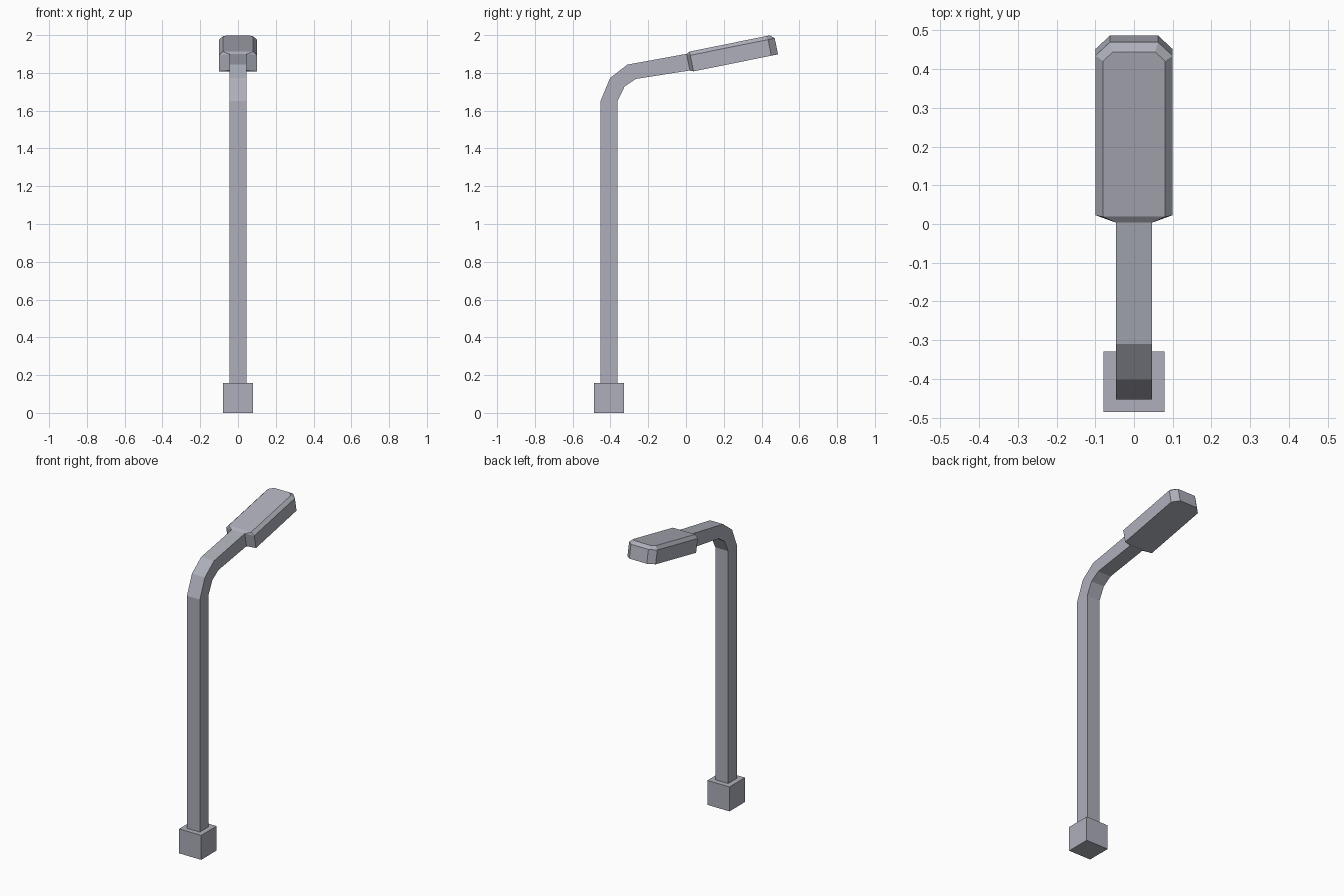
import bpy, bmesh, math
from mathutils import Matrix

if "Cube" in bpy.data.objects:
    bpy.data.objects.remove(bpy.data.objects["Cube"])

# Blue-grey metal shared by every part
metal = bpy.data.materials.new("blue_grey_metal")
metal.diffuse_color = (0.42, 0.43, 0.49, 1)
metal.use_nodes = True
metal.node_tree.nodes["Principled BSDF"].inputs["Base Color"].default_value = metal.diffuse_color


def finish(bm, name):
    bmesh.ops.recalc_face_normals(bm, faces=bm.faces[:])
    mesh = bpy.data.meshes.new(name)
    bm.to_mesh(mesh)
    bm.free()
    mesh.materials.append(metal)
    obj = bpy.data.objects.new(name, mesh)
    bpy.context.collection.objects.link(obj)
    return obj


# Square foot block
bm = bmesh.new()
bmesh.ops.create_cube(bm, size=0.157, matrix=Matrix.Translation((0, -0.4075, 0.0785)))
finish(bm, "base_block")

# Pole and bent arm: pairs of (outer, inner) side-profile points, joined as square rings
half = 0.046
stations = [((-0.453, 0.157), (-0.363, 0.157)),
            ((-0.453, 1.65), (-0.363, 1.65)),
            ((-0.402, 1.773), (-0.325, 1.728)),
            ((-0.31, 1.844), (-0.265, 1.768)),
            ((0.004, 1.901), (0.021, 1.813))]
bm = bmesh.new()
rings = []
for (oy, oz), (iy, iz) in stations:
    rings.append([bm.verts.new(p) for p in ((-half, oy, oz), (half, oy, oz),
                                            (half, iy, iz), (-half, iy, iz))])
for a, b in zip(rings, rings[1:]):
    for i in range(4):
        j = (i + 1) % 4
        bm.faces.new((a[i], a[j], b[j], b[i]))
bm.faces.new(rings[0])
bm.faces.new(rings[-1])
finish(bm, "pole_and_arm")

# Lamp head: convex shell over half-plan points (x, length, height), mirrored in x
plan = [(0.1, 0), (0.1, 0.42), (0.062, 0.456)]
top = [(0.08, 0), (0.08, 0.41), (0.055, 0.434)]
points = [(x, y, h) for h in (0, 0.087) for x, y in plan]
points += [(x, y, 0.107) for x, y in top]
points += [(half, -0.018, 0.008), (half, -0.018, 0.097)]
bm = bmesh.new()
for x, y, h in points:
    for s in (-1, 1):
        bm.verts.new((s * x, y, h))
bmesh.ops.convex_hull(bm, input=bm.verts[:])
bmesh.ops.dissolve_limit(bm, angle_limit=math.radians(2), verts=bm.verts[:], edges=bm.edges[:])
tilt = Matrix.Translation((0, 0.04, 1.808)) @ Matrix.Rotation(math.radians(11.4), 4, 'X')
bmesh.ops.transform(bm, matrix=tilt, verts=bm.verts[:])
finish(bm, "lamp_head")
